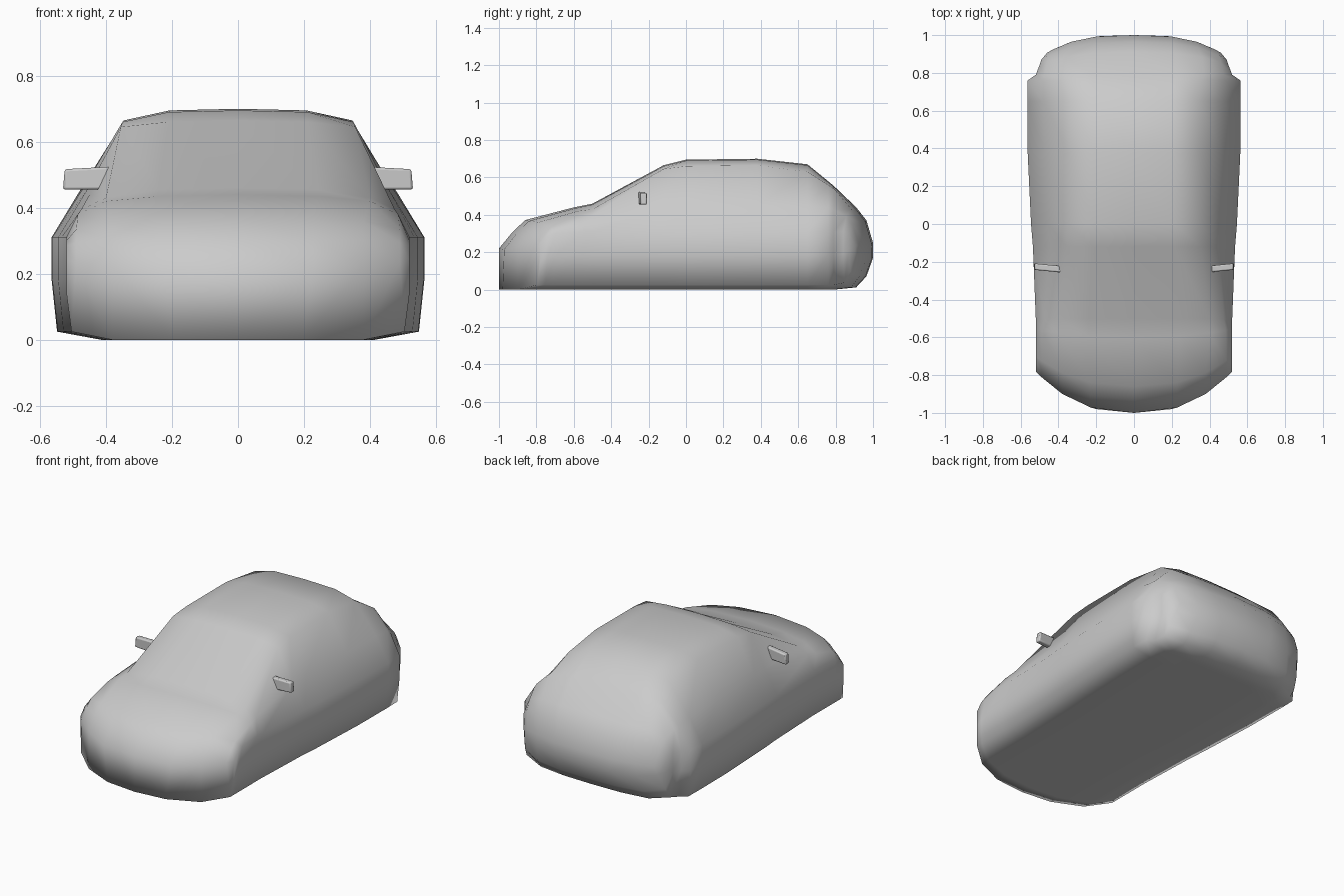
import bpy, bmesh, math

if "Cube" in bpy.data.objects:
    bpy.data.objects.remove(bpy.data.objects["Cube"])

# Body stations from nose to tail:
# y, half width, shoulder z, belt x, belt z, roof edge x, roof edge z, centre z
STATIONS = [
    (-1.00, .52, .24, .49, .235, .38, .225, .22),
    (-.93, .52, .285, .49, .295, .38, .305, .305),
    (-.86, .52, .30, .49, .335, .38, .36, .372),
    (-.60, .52, .31, .485, .38, .40, .42, .44),
    (-.50, .52, .31, .475, .395, .40, .43, .46),
    (-.12, .535, .31, .45, .44, .355, .645, .665),
    (0.0, .545, .31, .46, .45, .35, .66, .695),
    (.38, .563, .31, .475, .45, .345, .665, .70),
    (.65, .565, .31, .48, .45, .34, .63, .67),
    (.76, .563, .31, .48, .44, .36, .56, .58),
    (.79, .52, .31, .475, .43, .37, .54, .555),
    (.91, .50, .31, .46, .39, .36, .43, .44),
    (.965, .49, .30, .45, .345, .34, .36, .37),
    (1.00, .46, .235, .43, .24, .33, .245, .25),
]


def section(y, w, zs, bx, bz, rx, rz, zc):
    """Closed cross-section ring, bowed in plan towards nose and tail."""
    zb = 0 if y < .78 else .17 * ((y - .78) / .22) ** 5
    half = [(.38 * w, zb), (.73 * w, zb),
            (.97 * w, zb + min(.025, .3 * (zs - zb))),
            (w, zb + .6 * (zs - zb)), (w, zs), (bx, bz), (rx, rz),
            (.6 * rx, zc - .005)]
    ring = [(0, zb)] + half + [(0, zc)] + [(-x, z) for x, z in reversed(half)]
    nose = .22 * max(0, -.5 - y) / .5
    tail = .10 * max(0, y - .79) / .21
    return [(x, y + nose * (abs(x) / .52) ** 2.5 - tail * (abs(x) / .47) ** 3, z)
            for x, z in ring]


def finish(obj, angle):
    bpy.ops.object.select_all(action='DESELECT')
    obj.select_set(True)
    bpy.context.view_layer.objects.active = obj
    bpy.ops.object.shade_smooth_by_angle(angle=math.radians(angle))


def make_object(name, bm):
    bmesh.ops.recalc_face_normals(bm, faces=bm.faces)
    mesh = bpy.data.meshes.new(name)
    bm.to_mesh(mesh)
    bm.free()
    obj = bpy.data.objects.new(name, mesh)
    bpy.context.collection.objects.link(obj)
    return obj


# Car body: loft through the stations
bm = bmesh.new()
rings = [[bm.verts.new(p) for p in section(*s)] for s in STATIONS]
n = len(rings[0])
for a, b in zip(rings, rings[1:]):
    for i in range(n):
        j = (i + 1) % n
        bm.faces.new((a[i], a[j], b[j], b[i]))

# Nose and tail: vertical strips joining floor points to the top points
for ring in (rings[0], rings[-1]):
    for side in (1, -1):
        r = [ring[side * i] for i in range(10)]
        for i in range(4):
            bm.faces.new((r[i], r[i + 1], r[8 - i], r[9 - i]))
finish(make_object("car_body", bm), 95)

# Door mirrors: slim slanted prism with bevelled edges, one per side
OUTLINE = [(.405, .455), (.53, .455), (.525, .517), (.38, .525)]
for side, name in ((1, "mirror_right"), (-1, "mirror_left")):
    bm = bmesh.new()
    faces = []
    for dy in (-.017, .017):
        faces.append([bm.verts.new((side * x, -.233 + .1 * (x - .455) + dy, z))
                      for x, z in OUTLINE])
    for i in range(4):
        j = (i + 1) % 4
        bm.faces.new((faces[0][i], faces[0][j], faces[1][j], faces[1][i]))
    bm.faces.new(faces[0])
    bm.faces.new(faces[1])
    mirror = make_object(name, bm)
    bevel = mirror.modifiers.new("bevel", 'BEVEL')
    bevel.width = .007
    bevel.segments = 2
    finish(mirror, 50)
